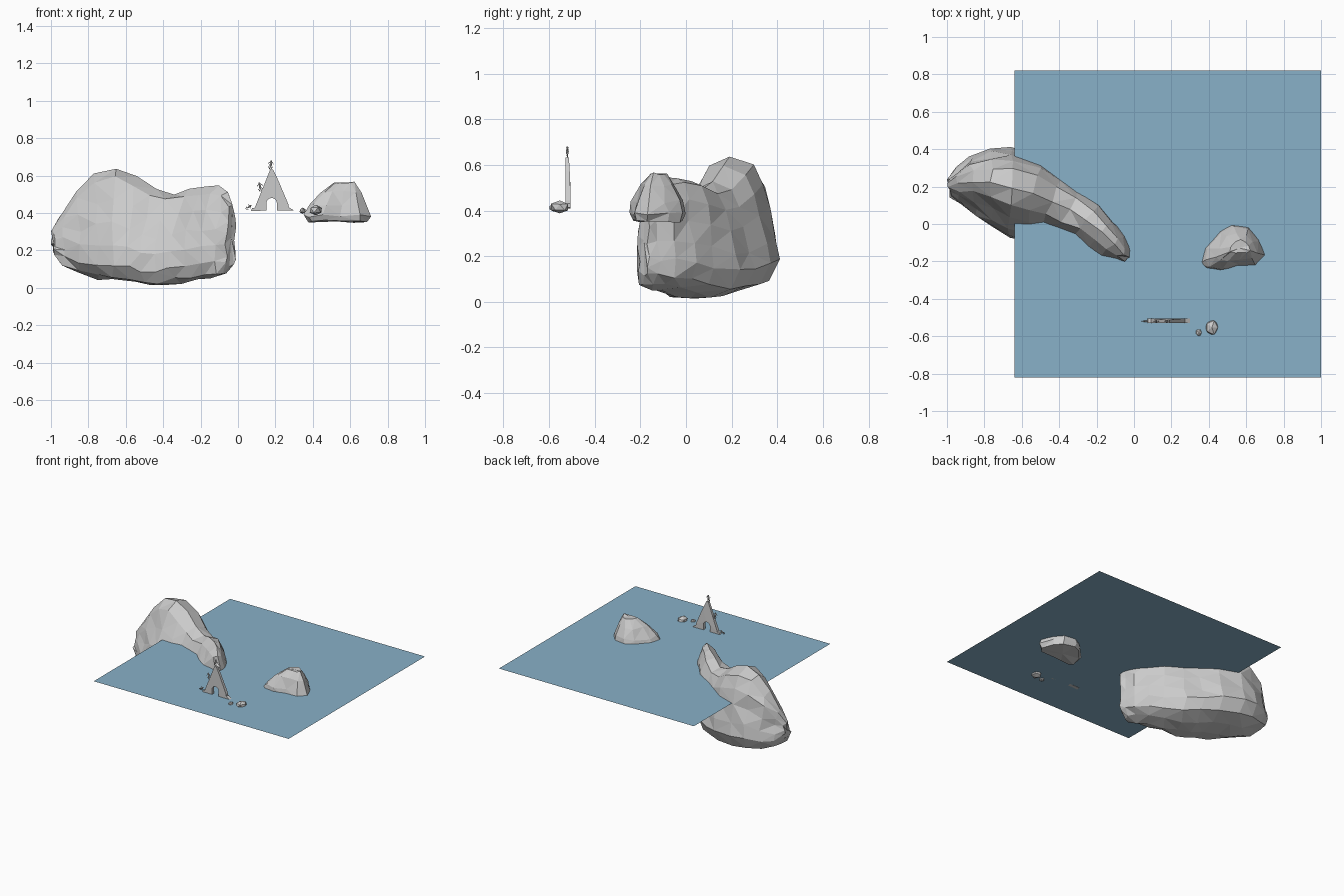
import bpy, bmesh, math, random
from mathutils import Vector

if "Cube" in bpy.data.objects:
    bpy.data.objects.remove(bpy.data.objects["Cube"])

random.seed(4)


def material(name, rgb):
    m = bpy.data.materials.new(name)
    m.diffuse_color = (*rgb, 1)
    m.use_nodes = True
    m.node_tree.nodes["Principled BSDF"].inputs["Base Color"].default_value = m.diffuse_color
    return m


STONE = material("pale grey stone", (0.6, 0.6, 0.6))
WATER = material("water blue", (0.25, 0.44, 0.58))


def finish(name, bm, mat):
    bmesh.ops.recalc_face_normals(bm, faces=bm.faces[:])
    me = bpy.data.meshes.new(name)
    bm.to_mesh(me)
    bm.free()
    me.materials.append(mat)
    ob = bpy.data.objects.new(name, me)
    bpy.context.collection.objects.link(ob)
    return ob


def loft(name, rings, jitter):
    """Skin closed rings into a roughened, triangulated rock."""
    bm = bmesh.new()
    rows = []
    for ring in rings:
        rows.append([bm.verts.new(Vector(p) + Vector([random.uniform(-jitter, jitter) for _ in range(3)]))
                     for p in ring])
    n = len(rows[0])
    for a, b in zip(rows, rows[1:]):
        for i in range(n):
            j = (i + 1) % n
            bm.faces.new((a[i], a[j], b[j], b[i]))
    for row in (rows[0], rows[-1]):
        c = bm.verts.new(sum((v.co for v in row), Vector()) / n)
        for i in range(n):
            bm.faces.new((row[i], row[(i + 1) % n], c))
    bmesh.ops.triangulate(bm, faces=bm.faces[:])
    return finish(name, bm, STONE)


# Water sheet
bm = bmesh.new()
bm.faces.new([bm.verts.new(p) for p in
              ((-.64, -.82, .413), (1, -.82, .413), (1, .82, .413), (-.64, .82, .413))])
finish("water_sheet", bm, WATER)

# Curved cliff: stations (x, y, normal angle, half width, bottom, top)
stations = [(-.99, .20, 95, .05, .18, .31), (-.94, .20, 95, .10, .12, .40),
            (-.86, .21, 95, .16, .08, .52), (-.76, .19, 92, .21, .05, .61),
            (-.66, .17, 88, .24, .04, .63), (-.54, .14, 78, .235, .03, .59),
            (-.45, .10, 69, .21, .01, .52), (-.36, .06, 62, .19, .01, .50),
            (-.27, .00, 52, .165, .03, .525), (-.19, -.06, 45, .14, .045, .54),
            (-.12, -.12, 42, .115, .06, .545), (-.07, -.165, 42, .07, .07, .52),
            (-.035, -.185, 42, .035, .12, .45)]
section = [(.12, 1), (.5, .95), (.72, .8), (.8, .62), (.92, .42), (1, .25), (.8, .1), (.3, .03),
           (-.3, 0), (-.75, .03), (-1, .14), (-1, .33), (-.82, .52), (-.55, .72), (-.25, .93)]
rings = []
for x, y, ang, hw, zb, zt in stations:
    c, s = math.cos(math.radians(ang)), math.sin(math.radians(ang))
    rings.append([(x + u * hw * c, y + u * hw * s, zb + t * (zt - zb)) for u, t in section])
loft("cliff", rings, .010)

# Island rock: outline shrunk towards its peak
outline = [(.35, -.21), (.37, -.13), (.45, -.04), (.52, -.005), (.62, -.02), (.67, -.08),
           (.71, -.17), (.66, -.225), (.55, -.23), (.45, -.255), (.38, -.24)]
peak = (.58, -.12)
rings = [[(peak[0] + k * (x - peak[0]), peak[1] + k * (y - peak[1]), z) for x, y in outline]
         for k, z in ((.9, .355), (1, .385), (.86, .44), (.6, .51), (.28, .565))]
loft("island_rock", rings, .008)


# Pebbles
def pebble(name, loc, size):
    bm = bmesh.new()
    bmesh.ops.create_icosphere(bm, subdivisions=1, radius=1)
    for v in bm.verts:
        k = random.uniform(.9, 1.1)
        v.co = Vector([loc[i] + v.co[i] * size[i] * k for i in range(3)])
    finish(name, bm, STONE)


pebble("large_pebble", (.417, -.553, .415), (.039, .041, .030))
pebble("small_pebble", (.346, -.58, .413), (.018, .021, .017))

# Flat tent with an arched doorway
arch = [(.18 + .028 * math.cos(a), .452 + .028 * math.sin(a))
        for a in [math.pi * i / 8 for i in range(9)]]
tent = [(.152, .413), (.07, .41), (.075, .425), (.09, .428), (.172, .632), (.188, .632),
        (.215, .575), (.27, .445), (.272, .43), (.30, .413), (.208, .413)] + arch
bm = bmesh.new()
f = bm.faces.new([bm.verts.new((x, -.529, z)) for x, z in tent])
r = bmesh.ops.extrude_face_region(bm, geom=[f])
for v in r["geom"]:
    if isinstance(v, bmesh.types.BMVert):
        v.co.y = -.505 - max(0, v.co.z - .5) * .06
bmesh.ops.triangulate(bm, faces=bm.faces[:])
finish("tent", bm, STONE)


# Little climbers: body, head and four limbs made of small ellipsoids
def climber(name, x, z, tilt, size):
    bm = bmesh.new()
    parts = [(0, 0, .22, .5, 0), (0, .62, .17, .2, 0), (.3, .35, .07, .35, -50),
             (-.3, .35, .07, .35, 50), (.22, -.6, .09, .35, 30), (-.22, -.6, .09, .35, -30)]
    for px, pz, w, h, ang in parts:
        vs = bmesh.ops.create_uvsphere(bm, u_segments=10, v_segments=8, radius=1)["verts"]
        c, s = math.cos(math.radians(ang)), math.sin(math.radians(ang))
        for v in vs:
            a, d, b = v.co.x * w, v.co.y * w, v.co.z * h
            v.co = (px + a * c + b * s, d, pz - a * s + b * c)
    c, s = math.cos(math.radians(tilt)), math.sin(math.radians(tilt))
    for v in bm.verts:
        a, d, b = v.co * size
        v.co = (x + a * c + b * s, -.52 + d, z - a * s + b * c)
    finish(name, bm, STONE)


climber("climber_low", .058, .432, 55, .022)
climber("climber_middle", .118, .54, -10, .03)
climber("climber_top", .175, .658, 8, .029)
